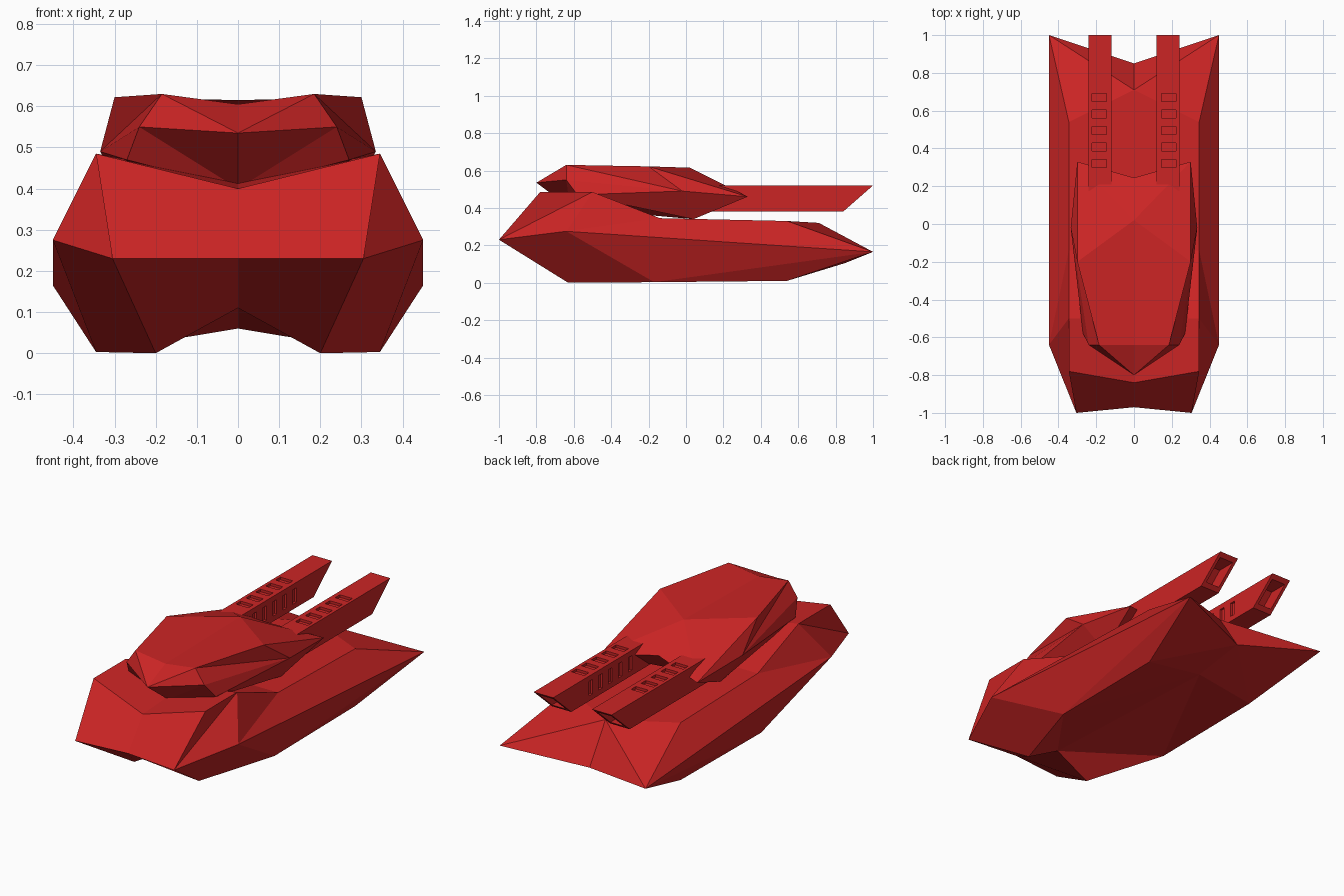
import bpy, bmesh

if "Cube" in bpy.data.objects:
    bpy.data.objects.remove(bpy.data.objects["Cube"])

red = bpy.data.materials.new("red_paint")
red.diffuse_color = (0.6, 0.018, 0.018, 1)
red.use_nodes = True
red.node_tree.nodes["Principled BSDF"].inputs["Base Color"].default_value = red.diffuse_color


def finish(name, bm):
    bmesh.ops.recalc_face_normals(bm, faces=bm.faces[:])
    me = bpy.data.meshes.new(name)
    bm.to_mesh(me)
    bm.free()
    me.materials.append(red)
    ob = bpy.data.objects.new(name, me)
    bpy.context.collection.objects.link(ob)
    return ob


def faceted(name, points, faces):
    """Mirror a half shell of lettered points across x = 0."""
    bm = bmesh.new()
    verts = {}
    for side in (1, -1):
        for key, (x, y, z) in points.items():
            verts[key, side] = verts[key, 1] if (x == 0 and side < 0) else bm.verts.new((x * side, y, z))
        for face in faces.split():
            bm.faces.new([verts[k, side] for k in face])
    return finish(name, bm)


def prism(bm, profile, x0, x1):
    """Extrude a (y, z) profile from x0 to x1."""
    a = [bm.verts.new((x0, y, z)) for y, z in profile]
    b = [bm.verts.new((x1, y, z)) for y, z in profile]
    bm.faces.new(a)
    bm.faces.new(b[::-1])
    n = len(profile)
    for i in range(n):
        j = (i + 1) % n
        bm.faces.new((a[j], a[i], b[i], b[j]))


def box(bm, x0, x1, y0, y1, z0, z1):
    prism(bm, [(y0, z0), (y1, z0), (y1, z1), (y0, z1)], x0, x1)


# Hull: front lip, deck, forked tail and hollowed belly
hull = dict(
    a=(0, -.97, .23), b=(.305, -1, .23), c=(0, -.84, .40), d=(.345, -.78, .485),
    e=(.45, -.64, .275), f=(.345, -.5, .485), g=(0, -.5, .42), h=(.345, -.14, .345),
    i=(0, -.14, .345), j=(.345, .54, .33), k=(0, .71, .32), l=(.45, 1, .165),
    m=(0, .85, .105), n=(0, -.63, .11), o=(.2, -.63, 0), p=(.345, -.17, .003),
    q=(.345, .54, .01), r=(0, .54, .06))
faceted("hull", hull,
        "abdc bfd bef cdfg efh gfhi ehjl hjki jlk klm abon bope epl pql qlm qmr nop npr pqr")

# Turret: pointed nose, sloped sides and notched back
turret = dict(
    A=(0, -.8, .535), B=(.24, -.64, .55), C=(.185, -.64, .63), D=(0, -.64, .605),
    E=(.30, -.2, .622), F=(0, .02, .615), G=(.335, -.02, .49), H=(.30, .33, .46),
    I=(0, .245, .50), J=(.27, -.58, .47), K=(0, -.62, .40), L=(.24, .04, .34), M=(0, .04, .34))
faceted("turret", turret, "ABC ACD DCEF EHF HIF CBG CGE EGH BJG ABK BJK JGL JLMK GHL HIML")

# Twin barrels with slanted, hollow muzzles and cooling slots
for side, label in ((1, "right"), (-1, "left")):
    bm = bmesh.new()
    prism(bm, [(.03, .38), (.84, .38), (1, .52), (.03, .52)], .12 * side, .24 * side)
    barrel = finish(label + "_barrel", bm)

    bm = bmesh.new()
    prism(bm, [(.76, .40), (1.1, .40), (1.1, .50), (.87, .50)], .137 * side, .223 * side)
    for n in range(5):
        y = .32 + .0875 * n
        box(bm, .145 * side, .222 * side, y - .021, y + .021, .506, .56)
        box(bm, .08 * side, .132 * side, y - .016, y + .016, .41, .49)
    cutter = finish(label + "_cutter", bm)
    cutter.hide_render = True

    mod = barrel.modifiers.new("slots", "BOOLEAN")
    mod.operation = "DIFFERENCE"
    mod.solver = "EXACT"
    mod.object = cutter
    bpy.context.view_layer.objects.active = barrel
    bpy.ops.object.modifier_apply(modifier=mod.name)
    bpy.data.objects.remove(cutter)
